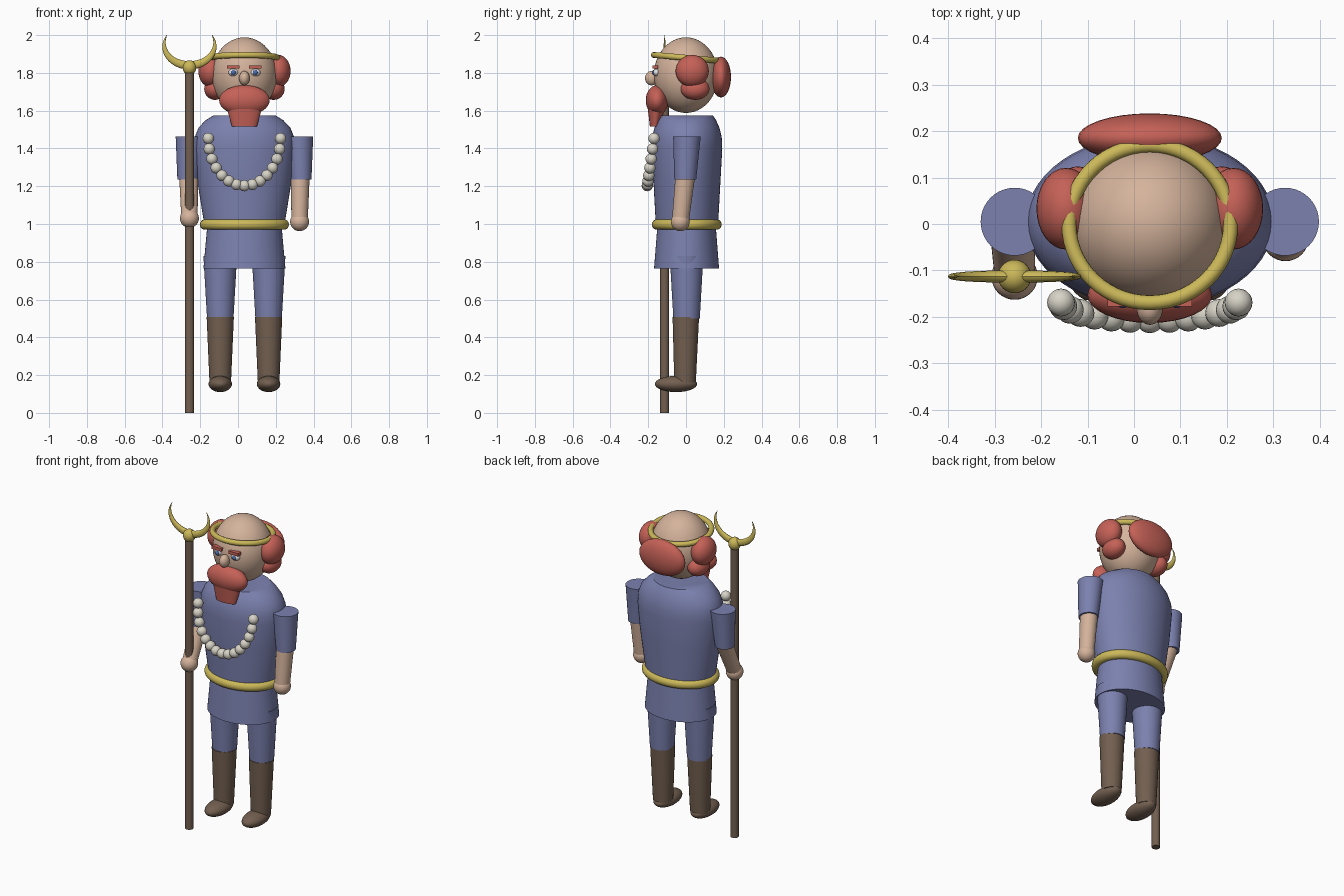
import bpy, bmesh, math
from mathutils import Matrix, Vector

cube = bpy.data.objects.get("Cube")
if cube:
    bpy.data.objects.remove(cube, do_unlink=True)

CX = 0.034   # the figure's centre line
STAFF = (-0.257, -0.113)


def material(name, rgb):
    m = bpy.data.materials.new(name)
    m.use_nodes = True
    m.diffuse_color = (*rgb, 1)
    m.node_tree.nodes["Principled BSDF"].inputs["Base Color"].default_value = (*rgb, 1)
    return m


BLUE = material("blue_cloth", (0.2, 0.22, 0.43))
SKIN = material("skin", (0.66, 0.45, 0.33))
RED = material("red_hair", (0.56, 0.12, 0.095))
GOLD = material("gold", (0.6, 0.48, 0.1))
BROWN = material("brown_leather", (0.17, 0.115, 0.08))
BEAD = material("ivory_bead", (0.68, 0.65, 0.57))
WHITE = material("eye_white", (0.75, 0.75, 0.75))
IRIS = material("eye_blue", (0.08, 0.15, 0.42))


def finish(name, bm, mat):
    bmesh.ops.recalc_face_normals(bm, faces=bm.faces)
    mesh = bpy.data.meshes.new(name)
    bm.to_mesh(mesh)
    bm.free()
    mesh.materials.append(mat)
    ob = bpy.data.objects.new(name, mesh)
    bpy.context.collection.objects.link(ob)
    bpy.ops.object.select_all(action='DESELECT')
    bpy.context.view_layer.objects.active = ob
    ob.select_set(True)
    bpy.ops.object.shade_smooth_by_angle(angle=math.radians(40))
    return ob


def ball(name, centre, radii, mat, seg=32):
    bm = bmesh.new()
    bmesh.ops.create_uvsphere(bm, u_segments=seg, v_segments=seg // 2, radius=1,
                              matrix=Matrix.Translation(centre) @ Matrix.Diagonal((*radii, 1)))
    return finish(name, bm, mat)


def skin_loops(bm, loops, closed=False):
    """Bridge consecutive vertex loops, capping the ends of an open run."""
    n = len(loops[0])
    pairs = list(zip(loops, loops[1:]))
    if closed:
        pairs.append((loops[-1], loops[0]))
    else:
        bm.faces.new(loops[0])
        bm.faces.new(loops[-1])
    for a, b in pairs:
        for i in range(n):
            j = (i + 1) % n
            bm.faces.new((a[i], a[j], b[j], b[i]))


def loft(name, rings, mat, seg=40):
    """Stack of level ellipses, each (x, y, z, rx, ry)."""
    bm = bmesh.new()
    turns = [2 * math.pi * i / seg for i in range(seg)]
    loops = [[bm.verts.new((x + rx * math.cos(t), y + ry * math.sin(t), z)) for t in turns]
             for x, y, z, rx, ry in rings]
    skin_loops(bm, loops)
    return finish(name, bm, mat)


def hoop(name, centre, rx, ry, tube, mat, tilt=0.0, seg=56, sides=14):
    """Elliptical ring, tilted about the x axis."""
    bm = bmesh.new()
    loops = []
    for i in range(seg):
        a = 2 * math.pi * i / seg
        loops.append([bm.verts.new(((rx + tube * math.cos(b)) * math.cos(a),
                                    (ry + tube * math.cos(b)) * math.sin(a),
                                    tube * math.sin(b)))
                      for b in (2 * math.pi * k / sides for k in range(sides))])
    skin_loops(bm, loops, closed=True)
    bm.transform(Matrix.Translation(centre) @ Matrix.Rotation(tilt, 4, 'X'))
    return finish(name, bm, mat)


# Tunic: torso with rounded shoulders, flared skirt, belt
torso = [(1.0, 0.213, 0.165), (1.236, 0.251, 0.178), (1.4, 0.267, 0.187), (1.46, 0.263, 0.184),
         (1.51, 0.243, 0.172), (1.55, 0.205, 0.154), (1.575, 0.164, 0.138)]
loft("torso", [(CX, 0.005, z, rx, ry) for z, rx, ry in torso], BLUE, 56)
loft("tunic_skirt", [(CX, 0.003, 0.765, 0.217, 0.172), (CX, 0.003, 1.01, 0.195, 0.153)], BLUE, 56)
hoop("belt", (CX, 0.004, 0.997), 0.208, 0.157, 0.028, GOLD)

# Head and face
ball("head", (CX, 0, 1.788), (0.172, 0.17, 0.2), SKIN, 48)
ball("nose", (CX, -0.182, 1.772), (0.028, 0.035, 0.038), SKIN)
hoop("crown_band", (CX, 0, 1.88), 0.174, 0.17, 0.016, GOLD, math.radians(-5))
ball("hair_back", (CX, 0.185, 1.778), (0.155, 0.053, 0.108), RED)
ball("moustache", (CX, -0.153, 1.655), (0.134, 0.06, 0.08), RED)
loft("beard", [(CX, -0.165, 1.515, 0.066, 0.026), (CX, -0.153, 1.66, 0.106, 0.055)], RED)

for s, side in ((-1, "right"), (1, "left")):
    def off(d):
        return CX + s * d

    # Hair tufts, eyes and brows
    ball(side + "_hair_upper", (off(0.18), 0.033, 1.81), (0.064, 0.088, 0.085), RED)
    ball(side + "_hair_lower", (off(0.155), 0.048, 1.715), (0.058, 0.076, 0.058), RED)
    ball(side + "_eye", (off(0.058), -0.155, 1.802), (0.027, 0.02, 0.02), WHITE)
    ball(side + "_iris", (off(0.058), -0.172, 1.802), (0.013, 0.009, 0.013), IRIS, 16)
    bm = bmesh.new()
    bmesh.ops.create_cube(bm, size=1, matrix=Matrix.Translation((off(0.058), -0.163, 1.831))
                          @ Matrix.Diagonal((0.066, 0.03, 0.018, 1)))
    finish(side + "_brow", bm, RED)

    # Legs, boots and feet
    loft(side + "_leg", [(off(0.128), 0.003, 0.5, 0.07, 0.07),
                         (off(0.128), 0.003, 0.83, 0.089, 0.089)], BLUE)
    loft(side + "_boot", [(off(0.128), -0.005, 0.16, 0.057, 0.057),
                          (off(0.128), -0.001, 0.507, 0.072, 0.07)], BROWN)
    ball(side + "_foot", (off(0.128), -0.053, 0.153), (0.062, 0.112, 0.043), BROWN)

    # Arms: the right hand reaches forward to the staff
    hand = Vector((*STAFF, 1.03)) if s < 0 else Vector((0.326, -0.03, 1.012))
    loft(side + "_sleeve", [(off(0.3), -0.004, 1.236, 0.055, 0.058),
                            (off(0.291), 0.005, 1.464, 0.073, 0.073)], BLUE)
    loft(side + "_forearm", [(*hand, 0.043, 0.045),
                             (off(0.295), -0.005, 1.245, 0.05, 0.052)], SKIN)
    ball(side + "_hand", hand, (0.05, 0.05, 0.05), SKIN)

# Bead necklace hanging in a half ellipse
BEADS = 15
for i in range(BEADS):
    a = math.pi * i / (BEADS - 1)
    ball(f"bead_{i + 1}", (CX - 0.191 * math.cos(a), -0.169 - 0.036 * math.sin(a),
                           1.453 - 0.25 * math.sin(a)), (0.03, 0.03, 0.03), BEAD, 20)

# Staff with knob and crescent
loft("staff", [(*STAFF, 0, 0.024, 0.024), (*STAFF, 1.82, 0.024, 0.024)], BROWN, 24)
ball("staff_knob", (*STAFF, 1.828), (0.036, 0.036, 0.039), GOLD)
bm = bmesh.new()
loops = []
STEPS = 40
for i in range(STEPS + 1):
    u = 2 * i / STEPS - 1
    a = math.radians(-90 + 118 * u)
    r = 0.001 + 0.021 * math.cos(u * math.pi / 2)
    out = Vector((math.cos(a), 0, math.sin(a)))
    mid = Vector((STAFF[0] + 0.134 * out.x, STAFF[1], 1.95 + 0.11 * out.z))
    loops.append([bm.verts.new(mid + out * r * math.cos(b) + Vector((0, 0.6 * r * math.sin(b), 0)))
                  for b in (2 * math.pi * k / 12 for k in range(12))])
skin_loops(bm, loops)
finish("staff_crescent", bm, GOLD)
